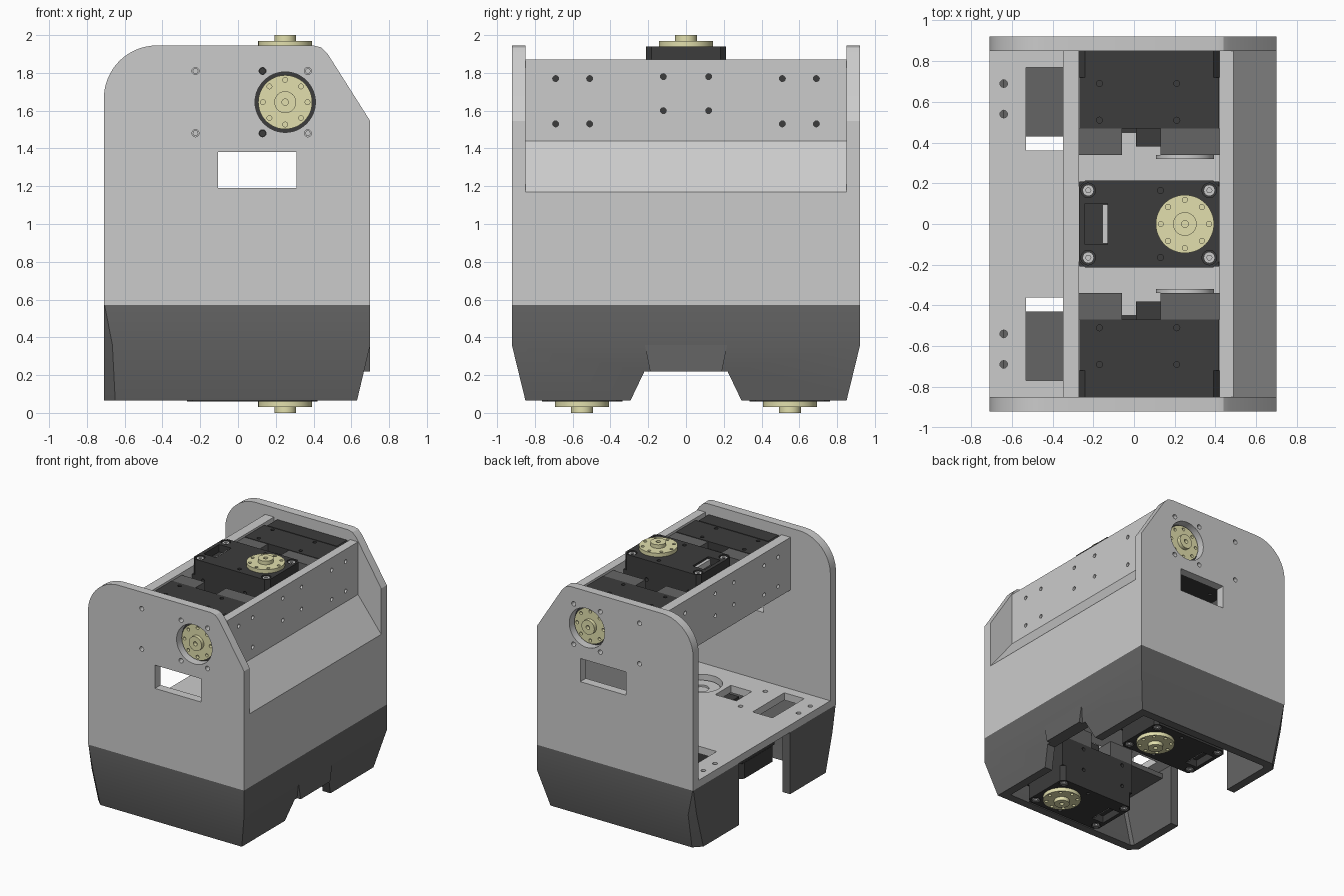
import bpy, bmesh, math
from mathutils import Matrix, Vector

if "Cube" in bpy.data.objects:
    bpy.data.objects.remove(bpy.data.objects["Cube"])


def material(name, rgb):
    m = bpy.data.materials.new(name)
    m.diffuse_color = (*rgb, 1)
    m.use_nodes = True
    m.node_tree.nodes["Principled BSDF"].inputs["Base Color"].default_value = m.diffuse_color
    return m


DARK = material("dark_shell", (0.13, 0.13, 0.13))
BLACK = material("servo_black", (0.045, 0.045, 0.045))
CREAM = material("cream", (0.76, 0.74, 0.42))


def finish(name, bm, mat=None):
    bmesh.ops.recalc_face_normals(bm, faces=bm.faces)
    me = bpy.data.meshes.new(name)
    bm.to_mesh(me)
    bm.free()
    if mat:
        me.materials.append(mat)
    ob = bpy.data.objects.new(name, me)
    bpy.context.collection.objects.link(ob)
    return ob


def loft(name, rings, mat=None):
    bm = bmesh.new()
    loops = [[bm.verts.new(p) for p in r] for r in rings]
    n = len(loops[0])
    for a, b in zip(loops, loops[1:]):
        for i in range(n):
            bm.faces.new((a[i], a[(i + 1) % n], b[(i + 1) % n], b[i]))
    bm.faces.new(loops[0])
    bm.faces.new(loops[-1])
    return finish(name, bm, mat)


def prism(name, pts, axis, a, b, mat=None):
    place = {"x": lambda p, t: (t, p[0], p[1]),
             "y": lambda p, t: (p[0], t, p[1]),
             "z": lambda p, t: (p[0], p[1], t)}[axis]
    return loft(name, [[place(p, t) for p in pts] for t in (a, b)], mat)


def box(name, x, y, z, mat=None):
    return prism(name, [(x[0], y[0]), (x[1], y[0]), (x[1], y[1]), (x[0], y[1])],
                 "z", z[0], z[1], mat)


def cyl(name, c, r, axis, a, b, n=16, mat=None):
    pts = [(c[0] + r * math.cos(2 * math.pi * i / n),
            c[1] + r * math.sin(2 * math.pi * i / n)) for i in range(n)]
    return prism(name, pts, axis, a, b, mat)


def cut(ob, cutters):
    # merge disjoint cutters, subtract them and discard the helper
    bm = bmesh.new()
    for c in cutters:
        bm.from_mesh(c.data)
        bpy.data.objects.remove(c)
    tool = finish("cutter", bm)
    tool.hide_render = True
    mod = ob.modifiers.new("cut", "BOOLEAN")
    mod.operation, mod.solver, mod.object = "DIFFERENCE", "EXACT", tool
    dg = bpy.context.evaluated_depsgraph_get()
    me = bpy.data.meshes.new_from_object(ob.evaluated_get(dg))
    ob.modifiers.clear()
    ob.data = me
    bpy.data.objects.remove(tool)


# side plates with rounded back corner and sloped front corner
arc = [(-0.43 - 0.28 * math.cos(i * math.pi / 32), 1.665 + 0.28 * math.sin(i * math.pi / 32))
       for i in range(17)]
side = [(0.70, 0.57), (-0.71, 0.57)] + arc + [(0.40, 1.945), (0.44, 1.935), (0.475, 1.9), (0.70, 1.545)]
for s, label in ((-1, "right"), (1, "left")):
    plate = prism(label + "_side_plate", side, "y", s * 0.85, s * 0.922)
    holes = [cyl("h", (x, z), 0.019, "y", s * 0.8, s * 1.0, 12)
             for x in (-0.225, 0.13, 0.37) for z in (1.48, 1.81)]
    holes += [cyl("h", (0.25, 1.645), 0.16, "y", s * 0.8, s * 1.0, 48),
              box("h", (-0.105, 0.31), sorted((s * 0.8, s * 1.0)), (1.19, 1.38))]
    cut(plate, holes)


# front panel and back bracket, both drilled for the servo screws
def screw_holes(a, b):
    spots = [(y, z) for y in (-0.69, -0.51, 0.51, 0.69) for z in (1.53, 1.77)]
    spots += [(y, z) for y in (-0.12, 0.12) for z in (1.60, 1.78)]
    return [cyl("h", p, 0.016, "x", a, b, 12) for p in spots]


front = prism("front_panel", [(0.70, 0.57), (0.70, 1.17), (0.49, 1.44), (0.49, 1.87), (0.42, 1.87),
                              (0.42, 1.41), (0.63, 1.14), (0.63, 0.57)], "y", -0.85, 0.85)
cut(front, screw_holes(0.38, 0.55))
back = box("back_bracket", (-0.35, -0.27), (-0.85, 0.85), (1.44, 1.87))
cut(back, screw_holes(-0.4, -0.2))

# floor with horn openings, cable windows and screw holes
floor = box("floor_plate", (-0.71, 0.63), (-0.85, 0.85), (0.57, 0.63))
holes = []
for s in (-1, 1):
    holes += [box("h", (-0.53, -0.35), sorted((s * 0.36, s * 0.77)), (0.5, 0.7)),
              cyl("h", (0.25, s * 0.55), 0.16, "z", 0.5, 0.7, 40),
              box("h", (-0.14, 0.05), sorted((s * 0.45, s * 0.65)), (0.5, 0.7))]
    holes += [cyl("h", (x, s * y), 0.019, "z", 0.5, 0.7, 12)
              for x, y in ((-0.64, 0.54), (-0.64, 0.69), (-0.22, 0.39), (-0.22, 0.71), (0.5, 0.39), (0.5, 0.71))]
    box("hip_bracket", (-0.64, -0.27), sorted((s * 0.43, s * 0.85)), (0.50, 0.54), DARK)
cut(floor, holes)


# tapered lower shell, hollow, notched in front and open at the back centre
def ring(x0, x1, y, c, z):
    return [(x1, -y, z), (x1, y, z), (x0 + c, y, z), (x0, y - c, z), (x0, c - y, z), (x0 + c, -y, z)]


shell = loft("lower_shell", [ring(-0.71, 0.70, 0.922, 0.004, 0.57), ring(-0.71, 0.70, 0.922, 0.045, 0.36),
                             ring(-0.71, 0.63, 0.85, 0.06, 0.065)], DARK)
cut(shell, [loft("h", [ring(-0.64, 0.63, 0.85, 0.004, 0.6), ring(-0.64, 0.63, 0.85, 0.02, 0.36),
                       ring(-0.64, 0.545, 0.765, 0.02, 0.0)])])
cut(shell, [prism("h", [(-0.325, 0.0), (0.325, 0.0), (0.22, 0.22), (-0.22, 0.22)], "x", 0.3, 0.9),
            box("h", (-0.8, -0.6), (-0.33, 0.33), (0.0, 0.7))])
prism("front_skirt", [(-0.22, 0.37), (-0.19, 0.22), (0.19, 0.22), (0.22, 0.37)], "x", 0.63, 0.70, DARK)


# servo, modelled with the output face at z = 0 and the axis at x = 0.25
def oct_rect(x0, x1, y, c):
    return [(x0 + c, -y), (x1 - c, -y), (x1, c - y), (x1, y - c), (x1 - c, y), (x0 + c, y), (x0, y - c), (x0, c - y)]


def servo_parts():
    corners = [(x, y) for x in (-0.225, 0.37) for y in (-0.165, 0.165)]
    cap = prism("servo_cap", oct_rect(-0.27, 0.42, 0.213, 0.03), "z", -0.13, 0, BLACK)
    cut(cap, [box("h", (-0.24, -0.13), (-0.1, 0.1), (-0.06, 0.1))]
        + [cyl("h", p, 0.036, "z", -0.03, 0.1, 20) for p in corners]
        + [cyl("h", (0.13, y), 0.015, "z", -0.04, 0.1, 12) for y in (-0.165, 0.165)])
    plug = box("servo_socket", (-0.155, -0.13), (-0.095, 0.095), (-0.07, -0.015))
    body = box("servo_body", (-0.268, 0.418), (-0.209, 0.209), (-0.38, -0.13), BLACK)
    cut(body, [cyl("h", (x, z), 0.015, "y", s * 0.18, s * 0.3, 12)
               for x in (-0.17, 0.21) for z in (-0.16, -0.34) for s in (-1, 1)])
    rear = [box("servo_rear_block", (-0.27, -0.06), (-0.205, 0.205), (-0.51, -0.38), DARK),
            box("servo_rear_ridge", (0.01, 0.13), (-0.15, 0.15), (-0.47, -0.38), BLACK),
            box("servo_rear_gear_case", (0.13, 0.42), (-0.205, 0.205), (-0.51, -0.38), DARK)]
    cover = cyl("servo_idler", (0.25, 0), 0.143, "z", -0.53, -0.51, 40)
    cut(cover, [cyl("h", (0.25, 0), 0.06, "z", -0.6, -0.515, 24)])
    screws = []
    for p in corners:
        screw = cyl("servo_screw", p, 0.028, "z", -0.04, -0.006, 16)
        cut(screw, [cyl("h", p, 0.013, "z", -0.02, 0.05, 6)])
        screws.append(screw)
    horn = cyl("servo_horn", (0.25, 0), 0.143, "z", -0.005, 0.03, 48, CREAM)
    cut(horn, [cyl("h", (0.25 + 0.118 * math.cos(k * math.pi / 4), 0.118 * math.sin(k * math.pi / 4)),
                   0.013, "z", 0.005, 0.1, 12) for k in range(8)])
    hub = cyl("servo_hub", (0.25, 0), 0.058, "z", 0.01, 0.06, 32, CREAM)
    cut(hub, [cyl("h", (0.25, 0), 0.017, "z", 0.03, 0.1, 16)])
    return [cap, plug, body, cover, horn, hub] + rear + screws


# five servos: neck, two shoulders, two hips
parts = servo_parts()
poses = [("neck", (0, 0, 1.94), 0), ("right_shoulder", (0, -0.85, 1.645), 90),
         ("left_shoulder", (0, 0.85, 1.645), -90), ("right_hip", (0, -0.55, 0.06), 180),
         ("left_hip", (0, 0.55, 0.06), 180)]
for label, loc, deg in poses:
    for p in parts:
        ob = p.copy()
        ob.name = label + "_" + p.name.split(".")[0]
        ob.matrix_world = Matrix.Translation(Vector(loc)) @ Matrix.Rotation(math.radians(deg), 4, "X")
        bpy.context.collection.objects.link(ob)
for p in parts:
    bpy.data.objects.remove(p)

# smooth round walls, keep corners sharp
for ob in bpy.context.scene.objects:
    ob.select_set(True)
    bpy.context.view_layer.objects.active = ob
bpy.ops.object.shade_smooth_by_angle(angle=math.radians(25))
